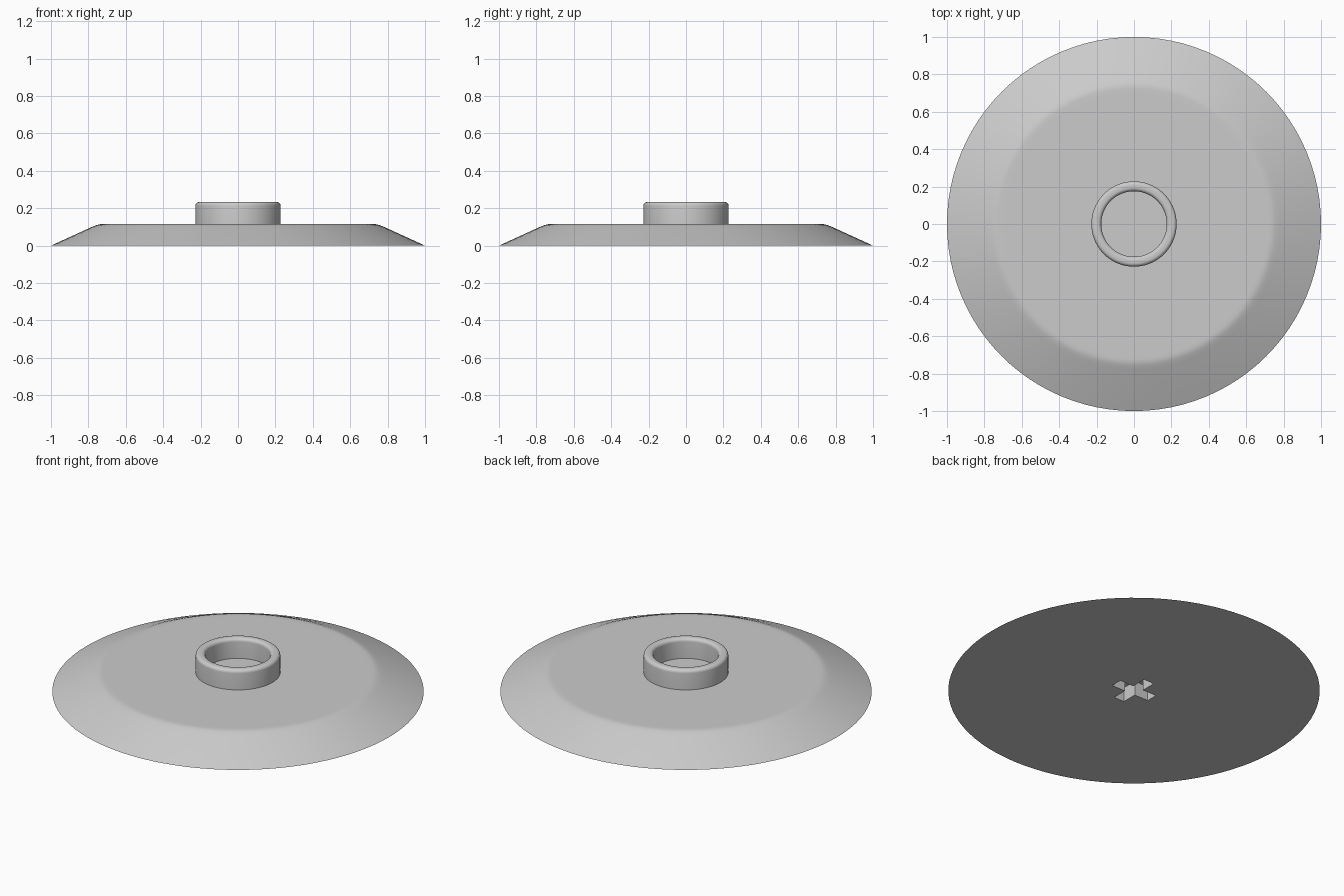
import bpy
import bmesh
from math import radians, sin, cos, tau

if "Cube" in bpy.data.objects:
    bpy.data.objects.remove(bpy.data.objects["Cube"], do_unlink=True)

SIDES = 96

grey = bpy.data.materials.new("plain_grey")
grey.use_nodes = True
colour = (0.6, 0.6, 0.6, 1)
grey.diffuse_color = colour
grey.node_tree.nodes["Principled BSDF"].inputs["Base Color"].default_value = colour


def make_object(name, bm):
    bmesh.ops.recalc_face_normals(bm, faces=bm.faces)
    mesh = bpy.data.meshes.new(name)
    bm.to_mesh(mesh)
    bm.free()
    mesh.materials.append(grey)
    obj = bpy.data.objects.new(name, mesh)
    bpy.context.collection.objects.link(obj)
    return obj


def lathe(name, profile, closed=False):
    """Turn (radius, height) points round z; open profiles get capped ends."""
    bm = bmesh.new()
    loops = [[bm.verts.new((r * cos(tau * i / SIDES), r * sin(tau * i / SIDES), z))
              for i in range(SIDES)] for r, z in profile]
    pairs = list(zip(loops, loops[1:]))
    if closed:
        pairs.append((loops[-1], loops[0]))
    else:
        bm.faces.new(loops[0])
        bm.faces.new(loops[-1])
    for low, high in pairs:
        for i in range(SIDES):
            j = (i + 1) % SIDES
            bm.faces.new((low[i], low[j], high[j], high[i]))
    return make_object(name, bm)


def corner(r, z, radius, start, steps=6):
    """Quarter-circle profile points from the start angle."""
    return [(r + radius * cos(radians(start + 90 * k / steps)),
             z + radius * sin(radians(start + 90 * k / steps)))
            for k in range(steps + 1)]


def finish(obj):
    bpy.ops.object.select_all(action='DESELECT')
    obj.select_set(True)
    bpy.context.view_layer.objects.active = obj
    for modifier in list(obj.modifiers):
        bpy.ops.object.modifier_apply(modifier=modifier.name)
    bpy.ops.object.shade_smooth_by_angle(angle=radians(35))


# Wide base with a sloping skirt and a softened shoulder
base = lathe("base_disc", [(1, 0), (0.785, 0.098), (0.77, 0.104), (0.755, 0.11),
                           (0.74, 0.114), (0.725, 0.115), (0.7, 0.115)])

# Cross-shaped socket sunk into the underside
ARM, HALF, DEPTH = 0.125, 0.034, 0.085
bm = bmesh.new()
outline = []
for c, s in ((1, 0), (0, 1), (-1, 0), (0, -1)):
    for x, y in ((ARM, -HALF), (ARM, HALF), (HALF, HALF)):
        outline.append(bm.verts.new((x * c - y * s, x * s + y * c, -0.05)))
foot = bm.faces.new(outline)
walls = bmesh.ops.extrude_face_region(bm, geom=[foot])
tops = [v for v in walls["geom"] if isinstance(v, bmesh.types.BMVert)]
bmesh.ops.translate(bm, verts=tops, vec=(0, 0, DEPTH + 0.05))
cutter = make_object("socket_cutter", bm)
cutter.hide_render = True

cut = base.modifiers.new("socket", 'BOOLEAN')
cut.operation = 'DIFFERENCE'
cut.solver = 'EXACT'
cut.object = cutter
finish(base)
bpy.data.objects.remove(cutter, do_unlink=True)

# Raised collar with rounded rims
OUTER, INNER, TOP, ROUND = 0.228, 0.175, 0.233, 0.02
collar = lathe("collar_ring",
               [(INNER, 0.11), (OUTER, 0.11)]
               + corner(OUTER - ROUND, TOP - ROUND, ROUND, 0)
               + corner(INNER + ROUND, TOP - ROUND, ROUND, 90),
               closed=True)
finish(collar)
